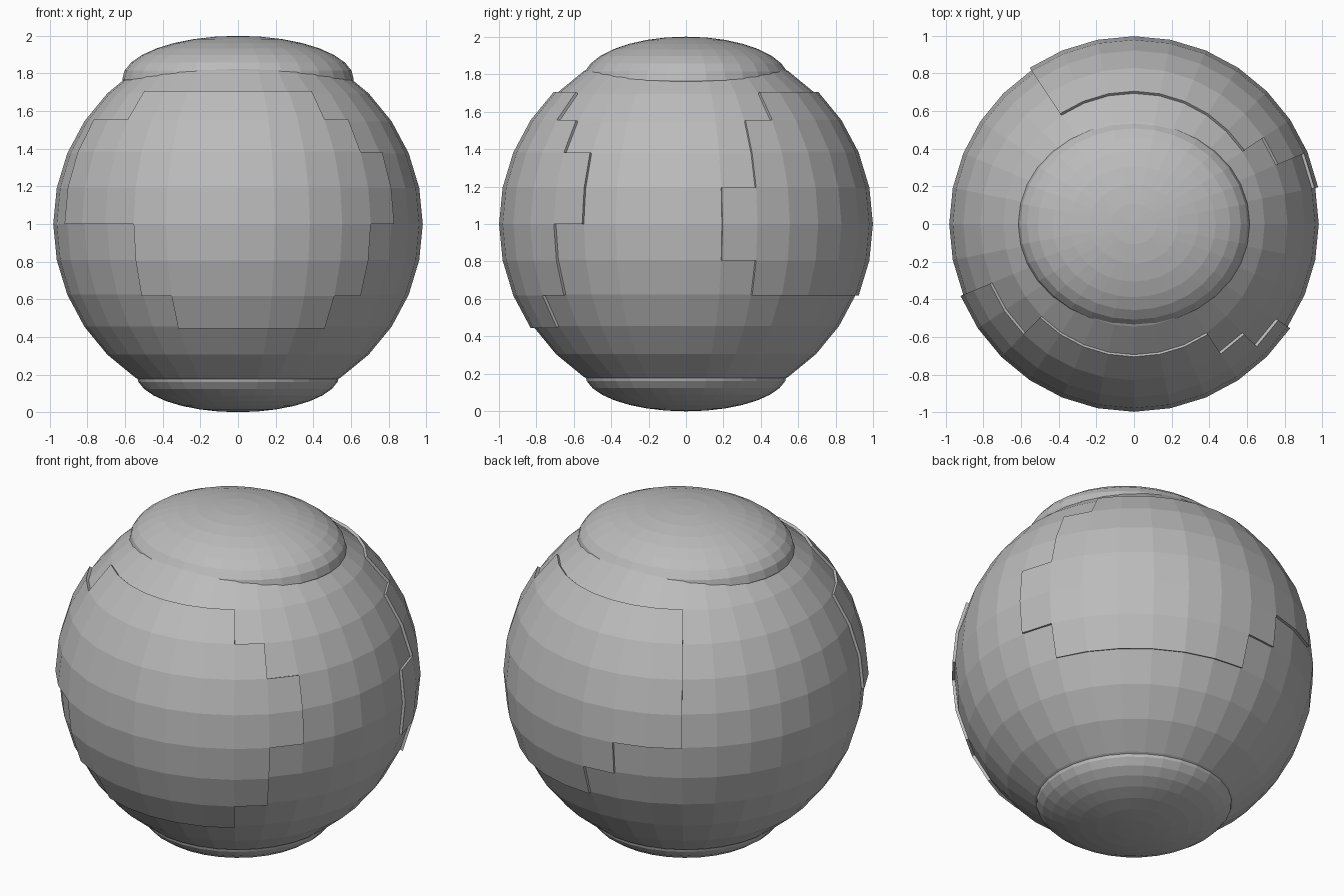
import bpy, bmesh, math
from mathutils import Matrix

if "Cube" in bpy.data.objects:
    bpy.data.objects.remove(bpy.data.objects["Cube"])

# One plain grey for every part
grey = bpy.data.materials.new("plain grey")
grey.use_nodes = True
colour = (0.5, 0.5, 0.5, 1)
grey.diffuse_color = colour
grey.node_tree.nodes["Principled BSDF"].inputs["Base Color"].default_value = colour

SEGMENTS, RINGS = 32, 16
SEA, LAND = 0.982, 0.998


def finish(bm, name):
    mesh = bpy.data.meshes.new(name)
    bm.to_mesh(mesh)
    bm.free()
    mesh.materials.append(grey)
    obj = bpy.data.objects.new(name, mesh)
    bpy.context.collection.objects.link(obj)
    return obj


def ball(size):
    bm = bmesh.new()
    bmesh.ops.create_uvsphere(bm, u_segments=SEGMENTS, v_segments=RINGS, radius=1)
    bmesh.ops.transform(bm, matrix=Matrix.Diagonal((*size, 1)), verts=bm.verts)
    return bm


def cap(name, size, height):
    obj = finish(ball(size), name)
    obj.location.z = height


# Land spans: ring counted from the south -> columns counted from the front
front_land = {5: (-2, 3), 6: (-3, 4), 7: (-3, 4), 8: (-6, 5),
              9: (-6, 5), 10: (-6, 4), 11: (-4, 3)}
back_land = {6: (10, 16), 7: (9, 17), 8: (9, 19),
             9: (10, 19), 10: (10, 19), 11: (11, 19)}


def is_land(face):
    c = face.calc_center_median().normalized()
    ring = int((math.asin(c.z) / math.pi + 0.5) * RINGS)
    column = math.floor(math.atan2(c.x, -c.y) / math.tau * SEGMENTS)
    for land in (front_land, back_land):
        start, end = land.get(ring, (0, 0))
        if (column - start) % SEGMENTS < end - start:
            return True
    return False


# Globe with slightly raised land
bm = ball((SEA, SEA, SEA))
land_faces = [f for f in bm.faces if is_land(f)]
raised = bmesh.ops.extrude_face_region(bm, geom=land_faces)["geom"]
for v in raised:
    if isinstance(v, bmesh.types.BMVert):
        v.co *= LAND / SEA
bmesh.ops.delete(bm, geom=[f for f in land_faces if f.is_valid], context='FACES')
bmesh.ops.recalc_face_normals(bm, faces=bm.faces)
globe = finish(bm, "globe")
globe.location.z = 1

# Polar ice caps
cap("north_ice_cap", (0.615, 0.55, 0.23), 1.77)
cap("south_ice_cap", (0.54, 0.54, 0.2), 0.2)
